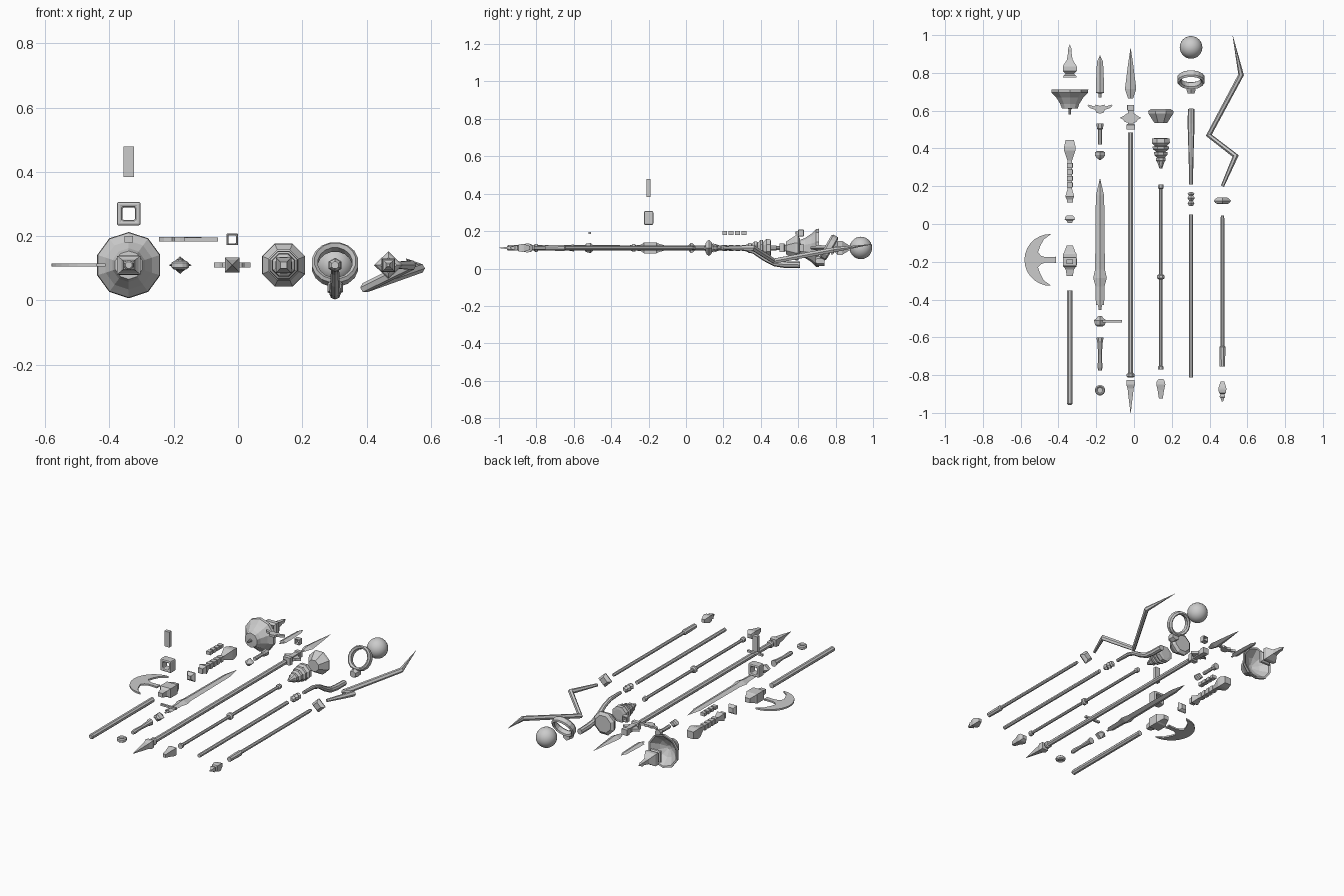
import bpy, bmesh, math
from mathutils import Vector, Matrix

if "Cube" in bpy.data.objects:
    bpy.data.objects.remove(bpy.data.objects["Cube"])

ZC = 0.11                       # common axis height of the laid-out parts


def finish(name, bm, loc=(0, 0, 0), bevel=0, smooth=False):
    bmesh.ops.recalc_face_normals(bm, faces=bm.faces)
    me = bpy.data.meshes.new(name)
    bm.to_mesh(me)
    bm.free()
    ob = bpy.data.objects.new(name, me)
    bpy.context.collection.objects.link(ob)
    ob.location = loc
    if bevel:
        m = ob.modifiers.new("bevel", 'BEVEL')
        m.width, m.segments = bevel, 2
    if smooth:
        for p in me.polygons:
            p.use_smooth = True
    return ob


def turned(name, x, prof, n=8, zs=1.0, point=False, z=ZC, closed=False, bevel=0):
    """Facetted body along y; prof = (y, half width). point=True puts corners on the axes."""
    bm = bmesh.new()
    k = 1 if point else 1 / math.cos(math.pi / n)
    off = 0 if point else math.pi / n
    rings = []
    y0 = sum(p[0] for p in prof) / len(prof)
    for y, r in prof:
        r = max(r, 0.0008) * k
        rings.append([bm.verts.new((r * math.cos(off + i * math.tau / n), y - y0,
                                    r * zs * math.sin(off + i * math.tau / n))) for i in range(n)])
    pairs = list(zip(rings, rings[1:]))
    if closed:
        pairs.append((rings[-1], rings[0]))
    else:
        bm.faces.new(rings[0])
        bm.faces.new(rings[-1])
    for a, b in pairs:
        for i in range(n):
            j = (i + 1) % n
            bm.faces.new((a[i], a[j], b[j], b[i]))
    return finish(name, bm, (x, y0, z), bevel)


def box(name, c, s, bevel=0):
    bm = bmesh.new()
    bmesh.ops.create_cube(bm, size=1, matrix=Matrix.Diagonal((*s, 1)))
    return finish(name, bm, c, bevel)


def plate(name, pts, z, t):
    bm = bmesh.new()
    f = bm.faces.new([bm.verts.new((x, y, z - t / 2)) for x, y in pts])
    r = bmesh.ops.extrude_face_region(bm, geom=[f])
    bmesh.ops.translate(bm, vec=(0, 0, t), verts=[v for v in r['geom'] if isinstance(v, bmesh.types.BMVert)])
    return finish(name, bm)


def tube(name, pts, n=6):
    """Tapered bent rod through (x, y, z, radius)."""
    bm = bmesh.new()
    P = [Vector(p[:3]) for p in pts]
    rings = []
    for i, p in enumerate(P):
        d = Vector((0, 0, 0))
        if i:
            d += (p - P[i - 1]).normalized()
        if i < len(P) - 1:
            d += (P[i + 1] - p).normalized()
        d.normalize()
        u = d.cross(Vector((0, 0, 1))).normalized()
        w = u.cross(d)
        rings.append([bm.verts.new(p + pts[i][3] * (u * math.cos(a) + w * math.sin(a)))
                      for a in (math.tau * k / n for k in range(n))])
    for a, b in zip(rings, rings[1:]):
        for i in range(n):
            j = (i + 1) % n
            bm.faces.new((a[i], a[j], b[j], b[i]))
    bm.faces.new(rings[0])
    bm.faces.new(rings[-1])
    return finish(name, bm)


# Column 1: axe and bowl-headed parts
X = -0.34
turned("spiked_finial", X, [(.775, .036), (.785, .034), (.795, .022), (.81, .037), (.835, .037),
                            (.87, .015), (.91, .009), (.925, .01), (.95, 0)], 4)
turned("flared_bowl", X, [(.58, .006), (.61, .008), (.612, .042), (.635, .05), (.67, .072), (.695, .096),
                          (.712, .098), (.71, .088), (.67, .05), (.65, .012)], 10)
turned("axe_grip", X, [(.115, .016), (.13, .016), (.145, .024), (.185, .012), (.25, .013), (.335, .012),
                       (.39, .03), (.41, .03), (.445, .022)], 4)
for i in range(4):
    y = .207 + i * .0345
    turned("grip_band", X, [(y - .012, .016), (y + .012, .016)], 4)
    box("square_bead", (X, y, .19), (.027, .026, .02))
turned("axe_nub", X, [(.005, .012), (.015, .015), (.025, .027), (.035, .025), (.046, .015)], 4)
turned("axe_socket", X, [(-.275, .016), (-.24, .022), (-.23, .03), (-.225, .036), (-.158, .036), (-.15, .03),
                         (-.115, .017)], 4, .8)
turned("square_frame", X, [(-.225, .037), (-.175, .037), (-.175, .02), (-.225, .02)], 4, z=.27,
       closed=True, bevel=.007)
box("upright_bar", (X, -.2, .431), (.033, .022, .095))
turned("axe_shaft", X, [(-.957, .01), (-.95, .015), (-.352, .015)], 8)

# Crescent blade, mirrored about its centre line
CY = -.19
outer = [(-.443 - .137 * math.cos(a), CY + .137 * math.sin(a)) for a in
         (math.radians(-92 + 184 * i / 14) for i in range(15))]
inner = [(-.478, .108), (-.497, .072), (-.508, .04), (-.492, .022), (-.47, .014), (-.43, .014), (-.412, .017)]
plate("crescent_blade", outer + [(x, CY + d) for x, d in inner] +
      [(x, CY - d) for x, d in reversed(inner)], ZC, .01)

# Column 2: sword and dagger parts
X = -0.18
turned("dagger_blade", X, [(.67, .008), (.69, .008), (.695, .022), (.75, .021), (.84, .017), (.86, .016),
                           (.892, 0)], 4, .45, True)
half = [(0, .585), (.018, .588), (.025, .605), (.05, .612), (.066, .625), (.06, .632), (.03, .622), (.022, .632), (0, .625)]
plate("dagger_crossguard", [(X + d, y) for d, y in half] +
      [(X - d, y) for d, y in reversed(half[1:-1])], .19, .014)
turned("dagger_grip", X, [(.42, .011), (.435, .011), (.5, .01), (.505, .016), (.533, .019)], 8)
turned("dagger_pommel", X, [(.34, .005), (.352, .02), (.365, .028), (.38, .026), (.386, .016)], 4, .85, True)
turned("sword_blade", X, [(-.455, .008), (-.43, .01), (-.43, .022), (-.33, .024), (-.285, .036), (-.24, .026),
                          (.15, .022), (.24, 0)], 4, .45, True)
turned("sword_guard_hub", X, [(-.543, .012), (-.535, .026), (-.51, .032), (-.498, .018), (-.488, .01)], 4, .85, True)
box("guard_arm", (-.115, -.515, .19), (.105, .013, .012))
turned("sword_grip", X, [(-.775, .01), (-.76, .013), (-.69, .01), (-.63, .014), (-.6, .019)], 8)
ring = turned("disc_pommel", X, [(-.893, .02), (-.887, .027), (-.873, .027), (-.867, .02),
                                 (-.872, .014), (-.888, .014)], 12, closed=True)
core = turned("pommel_core", X, [(-.887, .014), (-.873, .014)], 12)
for o in (ring, core):
    o.rotation_euler.x = math.pi / 2

# Column 3: spear
X = -0.018
turned("spear_head", X, [(.665, .013), (.69, .022), (.715, .03), (.74, .027), (.85, .013), (.93, 0)], 4, .5, True)
turned("spear_socket", X, [(.5, .023), (.525, .023), (.53, .015), (.6, .015), (.605, .019), (.63, .018)], 4)
for s in (-1, 1):
    plate("socket_wing", [(X + s * dx, y) for dx, y in
                          [(.01, .535), (.03, .54), (.04, .553), (.057, .562), (.04, .57), (.02, .585), (.01, .585)]], ZC, .016)
turned("square_collar", X, [(.6, .018), (.63, .018), (.63, .012), (.6, .012)], 4, z=.19, closed=True, bevel=.004)
turned("spear_shaft", X, [(-.812, .015), (-.808, .021), (-.795, .021), (-.79, .014), (.485, .014)], 8)
turned("spear_butt", X, [(-1, 0), (-.9, .013), (-.87, .016), (-.85, .023), (-.825, .021)], 4)

# Column 4: mace
X = 0.142
turned("faceted_cup", X, [(.535, .034), (.585, .066), (.598, .067), (.61, .05)], 8)
turned("tiered_head", X, [(.295, .008), (.33, .02), (.335, .026), (.35, .026), (.352, .02), (.365, .034),
                          (.38, .036), (.382, .025), (.397, .042), (.41, .044), (.412, .032), (.43, .048),
                          (.452, .046), (.455, .03)], 8)
turned("mace_shaft", X, [(-.77, .015), (-.755, .015), (-.75, .009), (.185, .009), (.19, .015), (.21, .013)], 8)
turned("mace_ring", X, [(-.293, .012), (-.287, .02), (-.273, .02), (-.267, .012)], 8)
turned("mace_butt", X, [(-.925, .01), (-.88, .017), (-.85, .024), (-.835, .022), (-.82, .012)], 4)

# Column 5: orb staff
X = 0.302
bm = bmesh.new()
bmesh.ops.create_uvsphere(bm, u_segments=24, v_segments=14, radius=.06)
finish("orb", bm, (X, .935, ZC), smooth=True)
hoop = turned("tilted_hoop", X, [(.743, .064), (.752, .072), (.778, .072), (.785, .062), (.778, .053),
                                 (.752, .053)], 16, closed=True, z=.112)
hoop.rotation_euler.x = math.radians(-30)
turned("hoop_stub", X, [(.692, .018), (.71, .024), (.74, .022)], 6, z=.04)
tube("curved_neck", [(X, .21, ZC, .01), (X, .31, .108, .012), (X, .365, .09, .013), (X, .42, .055, .015),
                     (X, .475, .028, .017), (X, .53, .021, .018), (X, .61, .02, .017)], 8)
turned("staff_collar", X, [(.095, .01), (.11, .018), (.123, .01), (.138, .02), (.15, .011), (.16, .018),
                           (.17, .01)], 6)
turned("staff_shaft", X, [(-.812, .011), (.05, .011)], 8)

# Column 6: zigzag staff
X = 0.468
tube("zigzag_branch", [(X, .2, ZC, .009), (.538, .36, .11, .017), (.396, .47, .04, .016),
                       (.567, .79, .10, .015), (.523, .995, .13, .001)], 6)
turned("wide_collar", X, [(.105, .026), (.112, .038), (.122, .045), (.132, .038), (.14, .026)], 4, .95, True)
turned("branch_shaft", X, [(-.755, .014), (-.65, .016), (-.645, .01), (.03, .01), (.045, .007)], 8)
turned("branch_butt", X, [(-.94, .004), (-.92, .01), (-.915, .015), (-.9, .011), (-.895, .018), (-.875, .021),
                          (-.865, .02), (-.835, .01)], 4)
